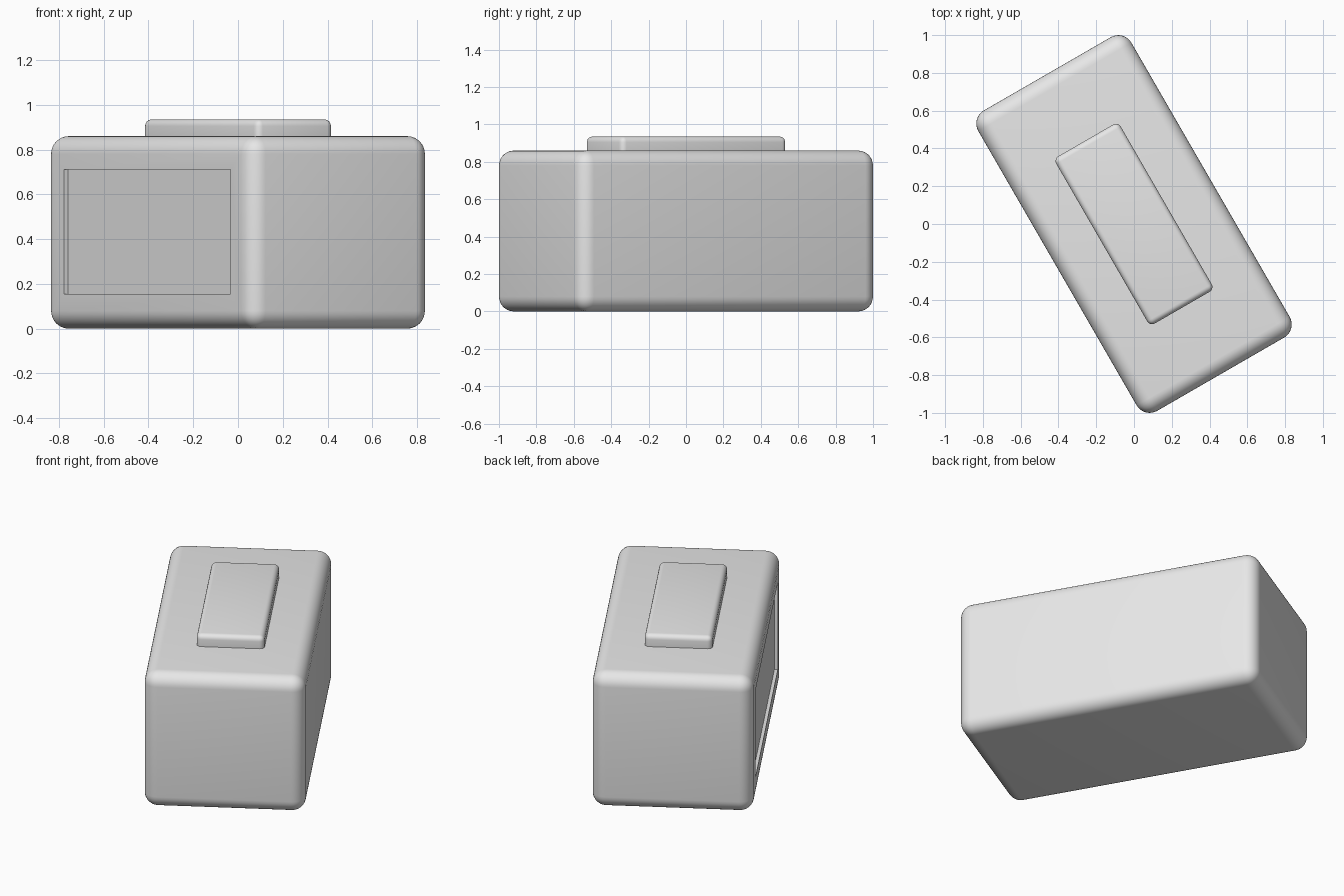
import bpy
import bmesh
import math

old = bpy.data.objects.get("Cube")
if old:
    bpy.data.objects.remove(old, do_unlink=True)

TURN = math.radians(30)

# Single grey finish
grey = bpy.data.materials.new("plain grey")
grey.use_nodes = True
colour = (0.8, 0.8, 0.8, 1)
grey.diffuse_color = colour
grey.node_tree.nodes["Principled BSDF"].inputs["Base Color"].default_value = colour


def rounded_box(size, bottom, radius, segments):
    """Box centred on x and y, with every edge rounded."""
    bm = bmesh.new()
    bmesh.ops.create_cube(bm, size=1)
    for v in bm.verts:
        v.co.x *= size[0]
        v.co.y *= size[1]
        v.co.z = (v.co.z + 0.5) * size[2] + bottom
    bmesh.ops.bevel(bm, geom=bm.edges[:], offset=radius, segments=segments,
                    profile=0.5, affect='EDGES')
    return bm


def finish(bm, name):
    bmesh.ops.recalc_face_normals(bm, faces=bm.faces[:])
    mesh = bpy.data.meshes.new(name)
    bm.to_mesh(mesh)
    bm.free()
    mesh.materials.append(grey)
    obj = bpy.data.objects.new(name, mesh)
    bpy.context.collection.objects.link(obj)
    obj.rotation_euler.z = TURN
    bpy.ops.object.select_all(action='DESELECT')
    obj.select_set(True)
    bpy.context.view_layer.objects.active = obj
    bpy.ops.object.shade_smooth_by_angle(angle=math.radians(35))
    return obj


# Body with a shallow rectangular recess in one long side
body = rounded_box((0.936, 1.836, 0.86), 0, 0.08, 8)
bmesh.ops.recalc_face_normals(body, faces=body.faces[:])
panel = max((f for f in body.faces if f.normal.x < -0.99), key=lambda f: f.calc_area())
bmesh.ops.inset_individual(body, faces=[panel], thickness=0.05)
for v in panel.verts:
    v.co.y = math.copysign(0.745, v.co.y)
    v.co.z = 0.71 if v.co.z > 0.43 else 0.155
recess = bmesh.ops.extrude_discrete_faces(body, faces=[panel])["faces"][0]
for v in recess.verts:
    v.co.x += 0.02
finish(body, "body")

# Raised bar on top
finish(rounded_box((0.394, 1.022, 0.135), 0.8, 0.03, 5), "top_button")
